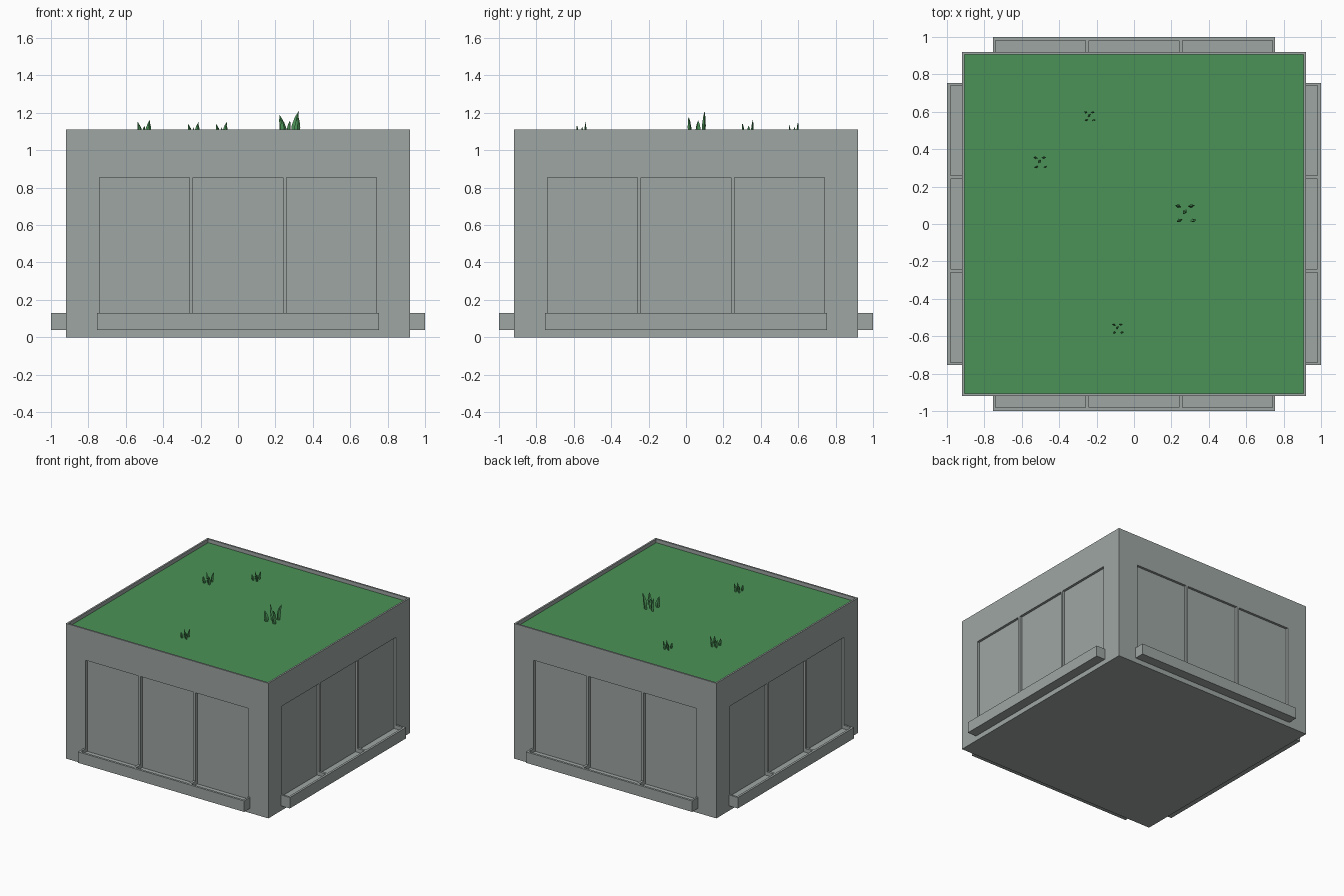
import bpy, bmesh, math
from mathutils import Vector, Matrix

if "Cube" in bpy.data.objects:
    bpy.data.objects.remove(bpy.data.objects["Cube"])

HALF, TOP, SOIL = 0.92, 1.11, 1.08
PANEL_TOP, TROUGH_FLOOR = 0.855, 0.10


def material(name, rgb):
    m = bpy.data.materials.new(name)
    m.use_nodes = True
    m.diffuse_color = (*rgb, 1)
    m.node_tree.nodes["Principled BSDF"].inputs["Base Color"].default_value = (*rgb, 1)
    return m


concrete = material("concrete grey", (0.34, 0.38, 0.37))
green = material("grass green", (0.07, 0.29, 0.095))


def add_box(bm, lo, hi, turn=0.0):
    """Box between two corners, turned about z in quarter turns."""
    lo, hi = Vector(lo), Vector(hi)
    mat = (Matrix.Rotation(turn * math.pi / 2, 4, 'Z')
           @ Matrix.Translation((lo + hi) / 2)
           @ Matrix.Diagonal((*(hi - lo), 1)))
    bmesh.ops.create_cube(bm, size=1, matrix=mat)


def make_object(name, bm, *mats):
    mesh = bpy.data.meshes.new(name)
    bm.to_mesh(mesh)
    bm.free()
    for m in mats:
        mesh.materials.append(m)
    ob = bpy.data.objects.new(name, mesh)
    bpy.context.collection.objects.link(ob)
    return ob


def cut(ob, cutter):
    """Subtract the cutter and keep the plain result."""
    mod = ob.modifiers.new("cut", 'BOOLEAN')
    mod.operation = 'DIFFERENCE'
    mod.solver = 'EXACT'
    mod.object = cutter
    deps = bpy.context.evaluated_depsgraph_get()
    mesh = bpy.data.meshes.new_from_object(ob.evaluated_get(deps))
    ob.modifiers.clear()
    ob.data = mesh


# Cutter: three tall bays on every side, running down into the ledges
bm = bmesh.new()
for side in range(4):
    for x in (-0.5, 0, 0.5):
        add_box(bm, (x - 0.24, -0.982, TROUGH_FLOOR), (x + 0.24, -0.9, PANEL_TOP), side)
bays = make_object("bay_cutter", bm)
bays.hide_render = True

# Cutter: shallow bed in the top
bm = bmesh.new()
add_box(bm, (-0.906, -0.906, SOIL), (0.906, 0.906, TOP + 0.2))
bed = make_object("bed_cutter", bm)
bed.hide_render = True

# Main block with recessed bays and a turf floor inside the rim
bm = bmesh.new()
add_box(bm, (-HALF, -HALF, 0), (HALF, HALF, TOP))
block = make_object("planter_block", bm, concrete, green)
cut(block, bays)
cut(block, bed)
for p in block.data.polygons:
    on_turf = p.normal.z > 0.9 and abs(p.center.z - SOIL) < 0.005
    p.material_index = 1 if on_turf else 0

# Trough ledge at the foot of each side
for side, label in enumerate(("front", "left", "back", "right")):
    bm = bmesh.new()
    add_box(bm, (-0.755, -1, 0.04), (0.755, -HALF, 0.13), side)
    cut(make_object(label + "_trough_ledge", bm, concrete), bays)

for helper in (bays, bed):
    bpy.data.objects.remove(helper)


def add_blade(bm, base, height, lean, width, angle):
    """Flattened four-sided blade, widest low down, tapering to a bent tip."""
    along = Vector((math.cos(angle), math.sin(angle), 0))
    across = Vector((-along.y, along.x, 0))
    rings = []
    for t, w in ((0, 0.75), (0.4, 1), (0.75, 0.6)):
        c = base + lean * t * t + Vector((0, 0, height * t))
        rings.append([bm.verts.new(c + d * w * width) for d in
                      (along, across * 0.6, -along, -across * 0.6)])
    tip = bm.verts.new(base + lean + Vector((0, 0, height)))
    for i in range(4):
        j = (i + 1) % 4
        for a, b in zip(rings, rings[1:]):
            bm.faces.new((a[i], a[j], b[j], b[i]))
        bm.faces.new((rings[-1][i], rings[-1][j], tip))
    bm.faces.new(rings[0][::-1])


# Tufts of five blades: offset x, offset y, height, lean x, turn
BLADES = ((-0.03, 0.03, 0.11, -0.018, 2.8), (0.03, 0.03, 0.13, 0.025, 0.1),
          (0, 0, 0.08, 0.008, 0.9), (-0.025, -0.045, 0.09, -0.012, 0.4),
          (0.045, -0.045, 0.1, 0.008, 0.2))
TUFTS = {"large_tuft": (0.27, 0.065, 1), "left_tuft": (-0.505, 0.335, 0.65),
         "back_tuft": (-0.24, 0.58, 0.55), "front_tuft": (-0.09, -0.555, 0.55)}
for name, (x, y, s) in TUFTS.items():
    bm = bmesh.new()
    for dx, dy, h, lean, turn in BLADES:
        add_blade(bm, Vector((x + dx * s, y + dy * s, SOIL)), h * s,
                  Vector((lean * s, dy * 0.15 * s, 0)), 0.017 * s, turn)
    make_object(name, bm, green)
